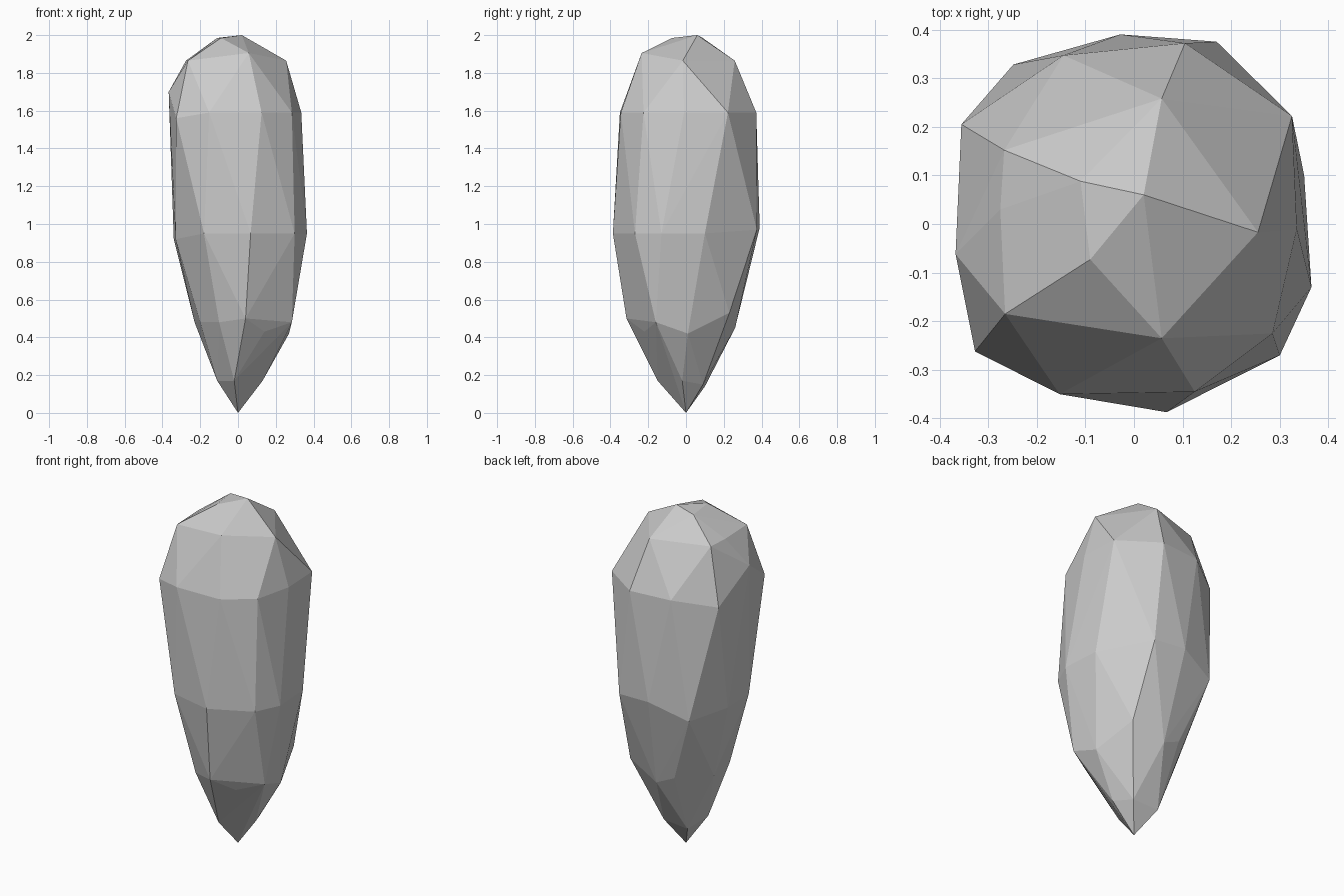
import bpy, bmesh

# Irregular rings of corners, bottom to top: (usual height, corners as x, y and optional height)
rings = [
    (0.00, [(0, 0)]),
    (0.17, [(-.02, -.15), (.13, -.02), (.08, .09, .15), (-.08, .10, .14), (-.11, -.05)]),
    (0.48, [(.04, -.315, .5), (.14, -.22, .43), (.285, -.16), (.27, .01, .42), (.20, .23, .53),
            (.01, .26, .45), (-.10, .25, .5), (-.23, .07), (-.20, -.12), (-.10, -.25)]),
    (0.95, [(.067, -.387), (.30, -.27), (.365, -.13), (.35, .10), (.17, .375, .97),
            (-.028, .39, .98), (-.248, .328, .9), (-.34, .10, .92), (-.33, -.11, .92), (-.18, -.33)]),
    (1.59, [(.125, -.345), (.285, -.225), (.335, -.01), (.325, .222), (.105, .372),
            (-.145, .347), (-.355, .205, 1.55), (-.367, -.062, 1.7), (-.327, -.262, 1.56), (-.153, -.35)]),
    (1.865, [(.057, -.235, 1.905), (.255, -.017), (.057, .258), (-.267, .152), (-.275, .03),
             (-.265, -.185)]),
    (1.985, [(.02, .06, 2.0), (-.09, -.073), (-.11, .088)]),
]

# Faceted stone: a tight skin around all the corners
bm = bmesh.new()
for height, corners in rings:
    for c in corners:
        bm.verts.new((c[0], c[1], c[2] if len(c) > 2 else height))
result = bmesh.ops.convex_hull(bm, input=bm.verts[:], use_existing_faces=False)
unused = {g for g in result["geom_interior"] + result["geom_unused"] if isinstance(g, bmesh.types.BMVert)}
bmesh.ops.delete(bm, geom=list(unused), context='VERTS')
bmesh.ops.recalc_face_normals(bm, faces=bm.faces[:])

mesh = bpy.data.meshes.new("faceted_stone")
bm.to_mesh(mesh)
bm.free()
bpy.context.collection.objects.link(bpy.data.objects.new("faceted_stone", mesh))
